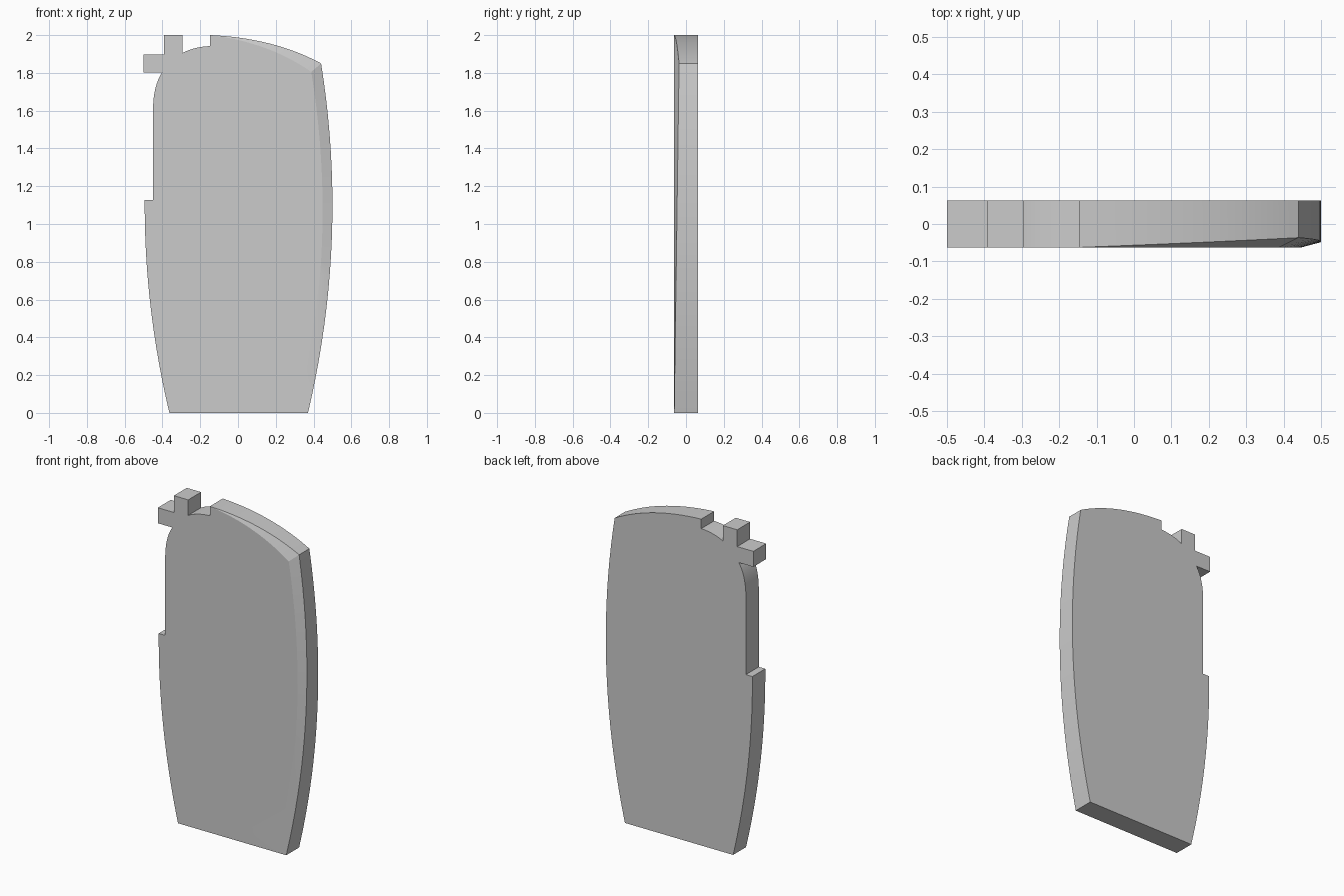
import bpy, bmesh, math

if "Cube" in bpy.data.objects:
    bpy.data.objects.remove(bpy.data.objects["Cube"])

HALF = 0.0625      # half of the slab thickness
CUT = 0.026        # deepest chamfer, at the top right corner
N = 20             # segments per curve

# Each outline entry: (x, z, inset x, inset z, chamfer depth), anticlockwise from the front
outline = []


def add(x, z, ix=0.0, iz=0.0, depth=0.0):
    outline.append((x, z, ix, iz, depth))


def bezier(a, b, c, n):
    """Points of a quadratic curve from a to c pulled towards b."""
    for i in range(n + 1):
        t = i / n
        yield tuple((1 - t) ** 2 * p + 2 * t * (1 - t) * q + t * t * r
                    for p, q, r in zip(a, b, c))


# Bowed right side, chamfer deepening towards the top
for i in range(N + 1):
    t = i / N
    z = 1.85 * t
    depth = CUT * t
    inset = 0.052 if i else 0.0
    add(0.5 - 0.107 * (z - 1.1) ** 2, z, inset, 0.045 * t, depth)

# Curved top, chamfer fading out towards the left
top = list(bezier((0.44, 1.85), (0.19, 1.985), (-0.147, 2.0), N))
for i, (x, z) in enumerate(top[1:], 1):
    t = 1 - i / N
    add(x, z, 0.052 * t, 0.045 * t, CUT * t)

# Rounded notch right of the upright tab
for x, z in bezier((-0.147, 1.942), (-0.235, 1.938), (-0.294, 1.905), 8):
    add(x, z)

# Upright tab and sideways tab
for x, z in [(-0.294, 2.0), (-0.391, 2.0), (-0.391, 1.897),
             (-0.5, 1.897), (-0.5, 1.802)]:
    add(x, z)

# Rounded shoulder running into the straight recess
for x, z in bezier((-0.402, 1.802), (-0.45, 1.73), (-0.45, 1.60), 8):
    add(x, z)
add(-0.45, 1.128)

# Bowed lower left side
for i in range(N + 1):
    z = 1.128 * (1 - i / N)
    add(-(0.494 - 0.108 * (z - 1.1) ** 2), z)

# Build the slab: back face, side walls, chamfer strip, front face
bm = bmesh.new()
back, mid, front = [], [], []
for x, z, ix, iz, depth in outline:
    back.append(bm.verts.new((x, HALF, z)))
    mid.append(bm.verts.new((x, -HALF + depth, z)))
    front.append(bm.verts.new((x - ix, -HALF, z - iz)) if depth > 1e-6 else mid[-1])

bm.faces.new(front)
bm.faces.new(back[::-1])
for i in range(len(outline)):
    j = (i + 1) % len(outline)
    bm.faces.new((back[i], back[j], mid[j], mid[i]))
    strip = list(dict.fromkeys((mid[i], mid[j], front[j], front[i])))
    if len(strip) > 2:
        bm.faces.new(strip)
bmesh.ops.recalc_face_normals(bm, faces=bm.faces[:])

mesh = bpy.data.meshes.new("notched_panel")
bm.to_mesh(mesh)
bm.free()
panel = bpy.data.objects.new("notched_panel", mesh)
bpy.context.collection.objects.link(panel)

# Plain grey
grey = bpy.data.materials.new("light_grey")
grey.diffuse_color = (0.6, 0.6, 0.6, 1.0)
grey.use_nodes = True
grey.node_tree.nodes["Principled BSDF"].inputs["Base Color"].default_value = grey.diffuse_color
mesh.materials.append(grey)

# Smooth curves, crisp corners
bpy.context.view_layer.objects.active = panel
panel.select_set(True)
bpy.ops.object.shade_smooth_by_angle(angle=math.radians(12))
